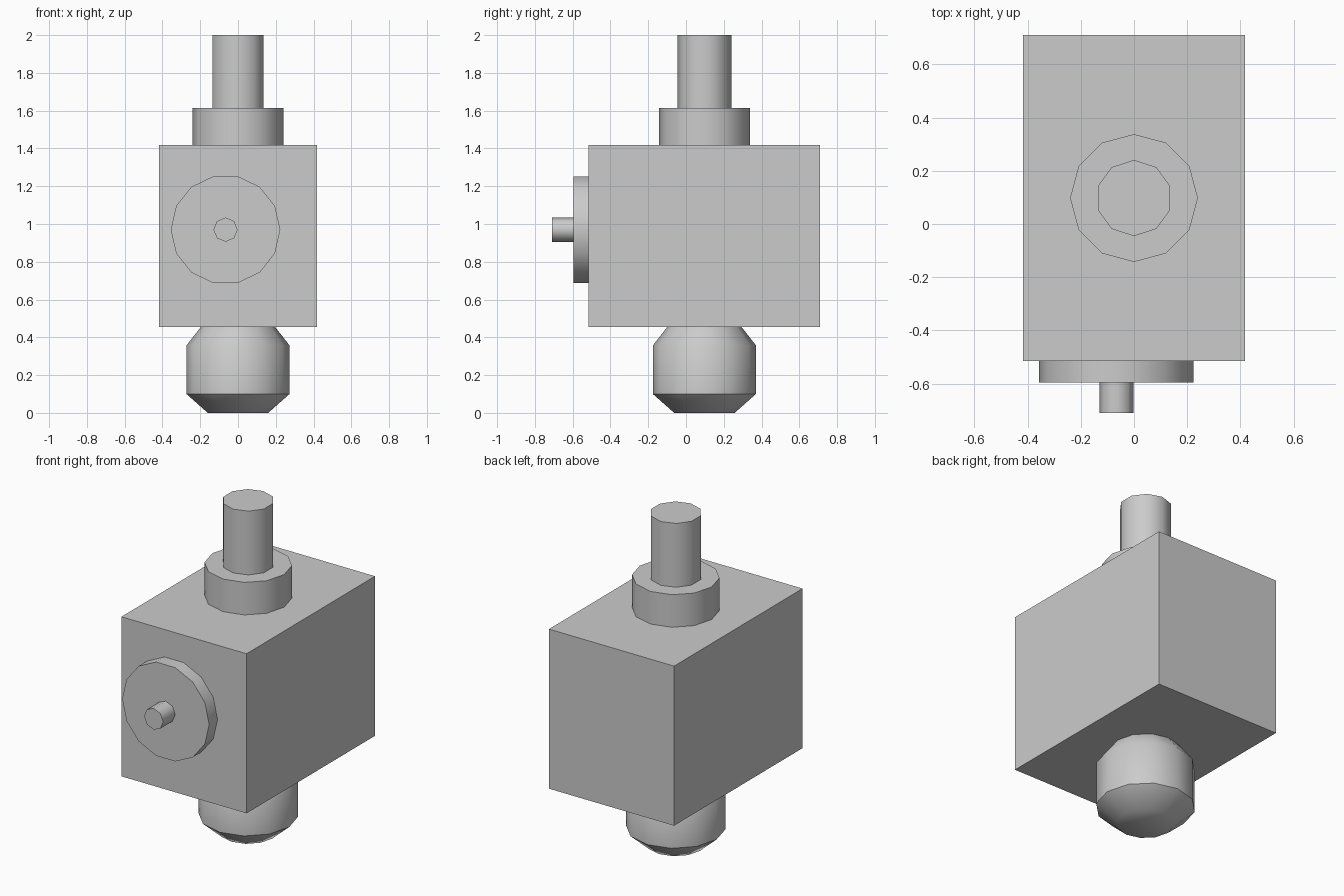
import bpy
import bmesh
import math
from mathutils import Matrix, Vector

cube = bpy.data.objects.get("Cube")
if cube:
    bpy.data.objects.remove(cube, do_unlink=True)

grey = bpy.data.materials.new("plain grey")
grey.use_nodes = True
colour = (0.6, 0.6, 0.6, 1.0)
grey.diffuse_color = colour
grey.node_tree.nodes["Principled BSDF"].inputs["Base Color"].default_value = colour


def finish(name, bm, smooth):
    bmesh.ops.recalc_face_normals(bm, faces=bm.faces)
    mesh = bpy.data.meshes.new(name)
    bm.to_mesh(mesh)
    bm.free()
    mesh.materials.append(grey)
    obj = bpy.data.objects.new(name, mesh)
    bpy.context.collection.objects.link(obj)
    if smooth:
        bpy.ops.object.select_all(action='DESELECT')
        obj.select_set(True)
        bpy.context.view_layer.objects.active = obj
        bpy.ops.object.shade_smooth_by_angle(angle=math.radians(46))


def turned(name, profile, sides, origin, start=0.0, forward=False):
    """Capped solid from (radius, height) pairs, along z or towards the front."""
    bm = bmesh.new()
    rings = []
    for r, h in profile:
        angles = [start + math.tau * i / sides for i in range(sides)]
        rings.append([bm.verts.new((r * math.cos(a), r * math.sin(a), h)) for a in angles])
    for low, high in zip(rings, rings[1:]):
        for i in range(sides):
            j = (i + 1) % sides
            bm.faces.new((low[i], low[j], high[j], high[i]))
    bm.faces.new(rings[0][::-1])
    bm.faces.new(rings[-1])
    turn = Matrix.Rotation(math.pi / 2, 4, 'X') if forward else Matrix()
    bm.transform(Matrix.Translation(Vector(origin)) @ turn)
    finish(name, bm, True)


# Main box
bm = bmesh.new()
bmesh.ops.create_cube(bm, size=1)
bm.transform(Matrix.Translation((0, 0.0975, 0.937)) @ Matrix.Diagonal((0.835, 1.225, 0.963, 1)))
finish("body_block", bm, False)

# Vertical parts above and below the box
axis = (0, 0.0975, 0)
turned("lower_plug", [(0.16, 0), (0.273, 0.1), (0.273, 0.357), (0.194, 0.458)], 12, axis)
turned("top_collar", [(0.24, 1.418), (0.24, 1.615)], 12, axis)
turned("top_stem", [(0.143, 1.615), (0.143, 2.0)], 10, axis, math.pi / 2)

# Round plate and pin on the front
front = (-0.066, -0.515, 0.97)
turned("front_disc", [(0.29, 0), (0.29, 0.08)], 14, front, forward=True)
turned("front_pin", [(0.064, 0.08), (0.064, 0.195)], 8, front, forward=True)
